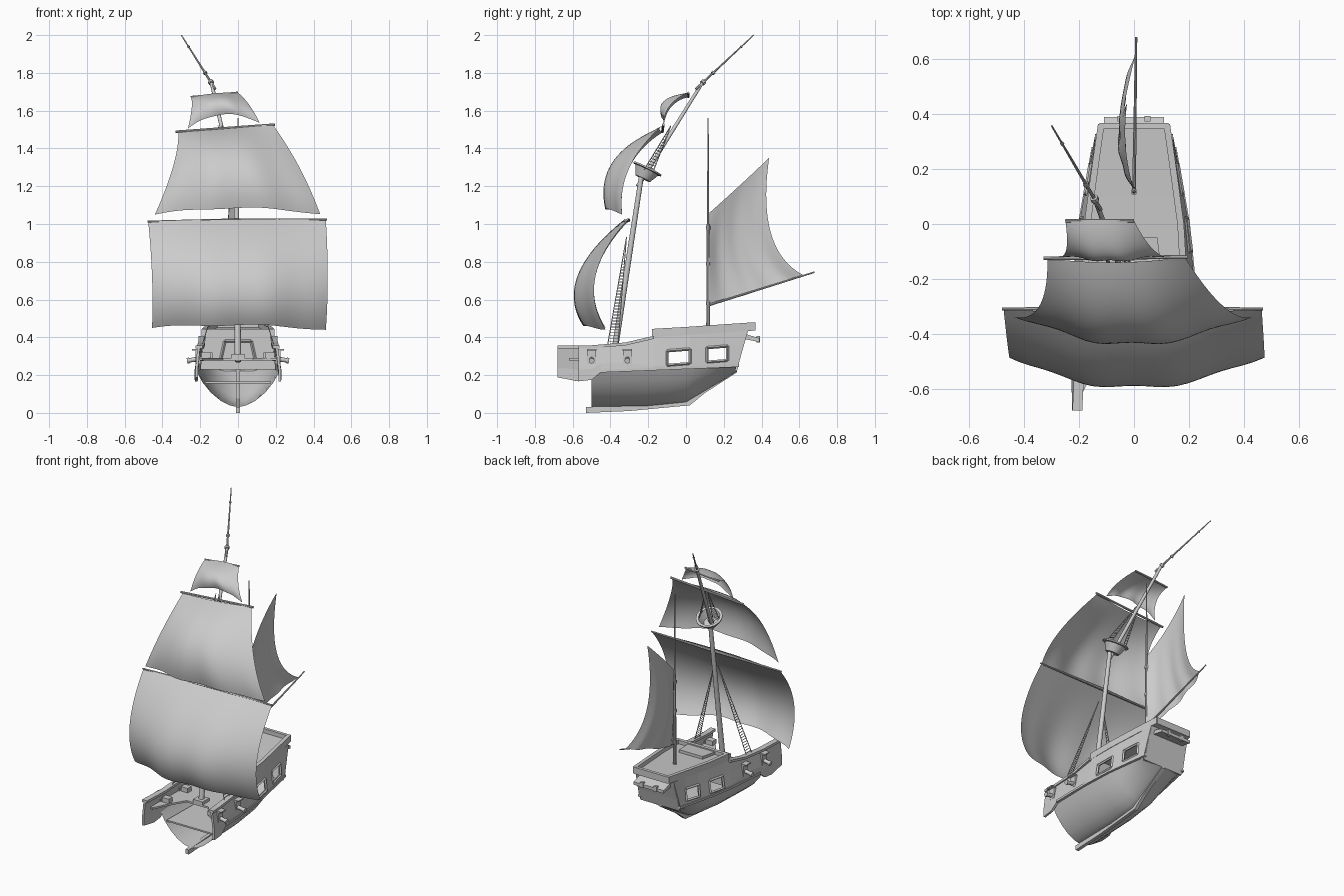
import bpy, bmesh, math
from mathutils import Vector

if "Cube" in bpy.data.objects:
    bpy.data.objects.remove(bpy.data.objects["Cube"])


def interp(table, t):
    if t <= table[0][0]:
        return table[0][1]
    for (a, p), (b, q) in zip(table, table[1:]):
        if t <= b:
            return p + (q - p) * (t - a) / (b - a)
    return table[-1][1]


def finish(name, bm, smooth=None):
    bmesh.ops.recalc_face_normals(bm, faces=bm.faces)
    me = bpy.data.meshes.new(name)
    bm.to_mesh(me)
    bm.free()
    ob = bpy.data.objects.new(name, me)
    bpy.context.collection.objects.link(ob)
    if smooth:
        bpy.context.view_layer.objects.active = ob
        ob.select_set(True)
        bpy.ops.object.shade_smooth_by_angle(angle=math.radians(smooth))
        ob.select_set(False)
    return ob


def loft(name, rings, closed=True, caps=True, smooth=None):
    bm = bmesh.new()
    vs = [[bm.verts.new(p) for p in r] for r in rings]
    n = len(rings[0])
    for a, b in zip(vs, vs[1:]):
        for i in range(n if closed else n - 1):
            j = (i + 1) % n
            bm.faces.new((a[i], a[j], b[j], b[i]))
    if caps and closed:
        bm.faces.new(vs[0])
        bm.faces.new(vs[-1])
    return finish(name, bm, smooth)


def beam(name, path, w, h):
    """Rectangular rail along y; path points sit at the rail centre."""
    return loft(name, [[(x + a * w / 2, y, z + b * h / 2) for a, b in
                        ((-1, -1), (1, -1), (1, 1), (-1, 1))] for x, y, z in path])


def box(name, c, s):
    return beam(name, [(c[0], c[1] - s[1] / 2, c[2]), (c[0], c[1] + s[1] / 2, c[2])], s[0], s[2])


def rods(name, segs, n=8):
    """Tapered rods, each segment = (start, end, radius1, radius2)."""
    bm = bmesh.new()
    for a, b, r1, r2 in segs:
        a, b = Vector(a), Vector(b)
        m = (b - a).to_track_quat('Z', 'Y').to_matrix().to_4x4()
        m.translation = (a + b) / 2
        bmesh.ops.create_cone(bm, cap_ends=True, segments=n, radius1=r1, radius2=r2,
                              depth=(b - a).length, matrix=m)
    return finish(name, bm, 40)


def sail(name, net, ripple, axis, n=24):
    """Smooth biquadratic patch through a 3x3 net, with soft vertical folds."""
    q = lambda t: (2 * (t - .5) * (t - 1), 4 * t * (1 - t), 2 * t * (t - .5))
    rings = []
    for i in range(n + 1):
        v, row = i / n, []
        for j in range(n + 1):
            u = j / n
            p = sum((Vector(net[r][c]) * q(v)[r] * q(u)[c] for r in range(3) for c in range(3)), Vector())
            p[axis] += ripple * math.cos(u * 6 * math.pi) * v
            p.z += abs(ripple) * .5 * math.sin(u * 4 * math.pi) * v * v
            row.append(p)
        rings.append(row)
    return loft(name, rings, closed=False, smooth=60)


# ---- hull shape guides
W = [(-.7, .218), (-.5, .222), (-.2, .213), (0, .193), (.2, .158), (.35, .13)]
SLOPE = [(-.65, .1), (-.5, .2), (-.3, .2), (0, .12), (.3, .05)]
TOP = [(-.69, .35), (-.5, .35), (-.32, .365), (-.17, .40), (.365, .44)]
LOW = [(-.69, .19), (-.57, .167), (-.5, .175), (-.45, .215), (.3, .245)]
KEEL = [(-.5, .03), (-.2, .035), (0, .055), (.1, .115), (.2, .175), (.27, .22)]


def sx(y, z):
    return interp(W, y) - interp(SLOPE, y) * max(0, z - .24)


# lower hull shell
prof = [(0, 0), (.2, .05), (.42, .18), (.65, .4), (.85, .68), (1, 1)]
half = [(-a, b) for a, b in prof[:0:-1]] + prof
rings = []
for y in (-.5, -.4, -.3, -.2, -.1, 0, .05, .1, .15, .2, .24, .27):
    k, t = interp(KEEL, y), .225 + .03 * (y + .5)
    rings.append([(a * sx(y, t), y, k + b * (t - k)) for a, b in half])
loft('lower_hull', rings, closed=False, smooth=35)

# keel
loft('keel', [[(s * .011, y, z) for s, z in ((-1, a), (1, a), (1, b), (-1, b))] for y, a, b in
              ((-.53, 0, .03), (-.3, .01, .045), (.02, .04, .075), (.1, .105, .13), (.27, .215, .235))])

# upper sides with open windows, rails, wales, guns
YS = [-.5, -.45, -.32, -.17, -.10, .02, .11, .22, .27]
for s, side in ((-1, 'left'), (1, 'right')):
    front = -.68 if s < 0 else -.57
    bm = bmesh.new()
    cols = []
    ys = [front] + ([-.57] if s < 0 else []) + YS
    for y in ys:
        lo, hi = interp(LOW, y), interp(TOP, y)
        w0, w1 = .252 + .08 * (y + .1), .328 + .08 * (y + .1)
        zs = [lo, w0, w1, hi] if y > -.2 else [lo + (hi - lo) * f for f in (0, .33, .67, 1)]
        cols.append([bm.verts.new((s * sx(y, z), y + (.3 * (z - .24) if y == .27 else 0), z)) for z in zs])
    for i in range(len(ys) - 1):
        for j in range(3):
            if j == 1 and ys[i] in (-.10, .11):
                continue
            bm.faces.new((cols[i][j], cols[i + 1][j], cols[i + 1][j + 1], cols[i][j + 1]))
    ob = finish(side + '_bulwark', bm)
    mod = ob.modifiers.new('thickness', 'SOLIDIFY')
    mod.thickness, mod.offset = .014, 0
    yy = [front, -.5, -.4, -.32, -.24, -.17]
    beam(side + '_rail', [(s * sx(y, .36), y, interp(TOP, y)) for y in yy], .036, .016)
    beam(side + '_wale', [(s * (sx(y, .23) + .002), y, interp(LOW, y) + .006)
                          for y in (-.45, -.3, -.17, 0, .11, .2, .28)], .018, .014)
    beam(side + '_poop_rail', [(s * sx(y, z), y, z) for y, z in
                               ((-.175, .423), (0, .433), (.2, .447), (.365, .458))], .024, .044)
    # window frames
    for k, (a, b) in enumerate(((-.10, .02), (.11, .22))):
        P = []
        for y, e in ((a, 0), (b, 0), (b, 1), (a, 1)):
            z = (.328 if e else .252) + .08 * (y + .1)
            P.append((s * (sx(y, z) + .006), y, z))
        rods(f'{side}_window_frame_{k}', [(P[i], P[(i + 1) % 4], .008, .008) for i in range(4)], 4)
    # guns with ports and carriages
    for k, y in enumerate((-.5, -.31)):
        x = sx(y, .29)
        box(f'{side}_gun_port_{k}', (s * x, y, .295), (.026, .048, .07))
        box(f'{side}_port_lid_{k}', (s * (x + .015), y, .335), (.035, .05, .008))
        box(f'{side}_carriage_{k}', (s * (x - .045), y, .305), (.05, .04, .03))
        rods(f'{side}_gun_{k}', [((s * .15, y, .295), (s * .265, y, .277), .015, .011),
                                 ((s * .257, y, .278), (s * .27, y, .276), .015, .015)], 10)


# decks
def slab(name, rows, t):
    return loft(name, [[(a, y, z), (b, y, z), (b, y, z - t), (a, y, z - t)] for y, a, b, z in rows])


slab('main_deck', [(-.42, -.205, .205, .29), (-.3, -.203, .203, .29), (-.17, -.195, .195, .29)], .012)
for s in (-1, 1):
    slab('deck_wing', [(-.62 if s < 0 else -.54, s * .19, s * .205, .29), (-.5, s * .13, s * .205, .29),
                       (-.42, s * .08, s * .205, .29)], .012)
slab('lower_deck', [(-.495, -.175, .175, .165), (-.2, -.168, .168, .165), (0, -.135, .135, .165)], .01)
slab('poop_deck', [(-.17, -.185, .185, .42), (.1, -.155, .155, .435), (.36, -.115, .115, .452)], .016)
slab('hatch', [(-.165, -.1, .1, .437), (-.05, -.085, .085, .445)], .02)
box('poop_front_beam', (0, -.17, .425), (.37, .022, .04))
box('poop_stern_rail', (0, .357, .457), (.25, .02, .044))

# cabin front with door frame
loft('cabin_bulkhead', [[(-.2, y, .23), (.2, y, .23), (.18, y, .41), (-.18, y, .41)] for y in (-.175, -.16)])
rods('door_frame', [((-.09, -.18, .29), (-.07, -.18, .38), .008, .008), ((.09, -.18, .29), (.07, -.18, .38), .008, .008),
                    ((-.07, -.18, .38), (.07, -.18, .38), .008, .008)], 4)

# stern transom and ledge
loft('transom', [[(-sx(y, z), y + d, z), (sx(y, z), y + d, z), (sx(y, z), y + d - .012, z), (-sx(y, z), y + d - .012, z)]
                 for y, z, d in ((.27, .222, 0), (.27, .3, .02), (.27, .44, .06))])
loft('stern_ledge', [[(x, y, z) for y, z in ((.29, .395), (.39, .375), (.39, .395), (.29, .425))] for x in (-.11, .11)])
for s in (-1, 1):
    box('stern_post', (s * .05, .383, .39), (.022, .02, .035))

# masts
T0, T1, TIP = Vector((-.015, -.255, 1.2)), Vector((-.14, .085, 1.745)), Vector((-.3, .358, 2.0))
rods('main_mast', [((0, -.387, .27), (-.01, -.235, 1.26), .017, .013)], 12)
box('mast_step', (0, -.385, .3), (.07, .07, .022))
rods('top_mast', [(T0, T1, .012, .009)], 10)
mid = [T1.lerp(TIP, f) for f in (0, .04, .2, .23, .75, .77)]
rods('mast_tip', [(T1.lerp(TIP, -.12), TIP, .007, .003)] +
     [(mid[i], mid[i + 1], r, r) for i, r in ((0, .015), (2, .011), (4, .007))])
rods('mizzen_mast', [((0, .117, .42), (0, .117, 1.0), .01, .008), ((0, .117, 1.0), (0, .117, 1.56), .006, .003)] +
     [((0, .117, z), (0, .117, z + .02), .012, .012) for z in (.57, .78, .97)])

# crow's nest, leaning with the top mast
ax = Vector((-.08, .44, .9)).normalized()
rot = ax.to_track_quat('Z', 'Y')
c = Vector((-.025, -.214, 1.272))
ring = lambda r, h: [c + rot @ Vector((r * math.cos(i * math.tau / 16), r * math.sin(i * math.tau / 16), h)) for i in range(16)]
loft('crows_nest', [ring(.043, -.035), ring(.067, .015), ring(.082, .018), ring(.082, .026), ring(.066, .026), ring(.042, -.025)], smooth=30)

# yards and boom
rods('main_yard', [((-.48, -.31, 1.013), (0, -.305, 1.02), .005, .01), ((0, -.305, 1.02), (.47, -.31, 1.024), .01, .005)])
rods('topsail_yard', [((-.33, -.125, 1.488), (.195, -.12, 1.526), .007, .007)])
rods('topgallant_yard', [((-.25, .012, 1.672), (0, .012, 1.695), .006, .006)])
rods('boom', [((0, .117, .57), (.008, .68, .745), .007, .004)])

# sails
sail('main_sail', [[(-.475, -.31, 1.01), (0, -.325, 1.025), (.465, -.31, 1.02)],
                   [(-.455, -.475, .72), (0, -.575, .73), (.475, -.475, .72)],
                   [(-.455, -.415, .45), (0, -.545, .465), (.465, -.415, .44)]], -.01, 1)
sail('top_sail', [[(-.315, -.125, 1.485), (-.065, -.14, 1.505), (.185, -.12, 1.525)],
                  [(-.345, -.295, 1.3), (-.03, -.39, 1.33), (.325, -.295, 1.3)],
                  [(-.44, -.33, 1.05), (0, -.428, 1.085), (.435, -.33, 1.052)]], -.008, 1)
sail('topgallant_sail', [[(-.25, .012, 1.672), (-.12, .015, 1.692), (0, .012, 1.695)],
                         [(-.245, -.08, 1.615), (-.1, -.112, 1.655), (.06, -.08, 1.63)],
                         [(-.265, -.115, 1.505), (-.08, -.128, 1.58), (.115, -.115, 1.535)]], -.004, 1)
sail('spanker_sail', [[(0, .125, 1.06), (-.03, .28, 1.2), (-.025, .44, 1.35)],
                      [(0, .125, .82), (-.055, .27, .9), (-.035, .45, .95)],
                      [(0, .125, .57), (-.04, .37, .645), (0, .62, .73)]], .006, 0)


# rope ladders
def ladder(name, a, b, top, n):
    a, b, top = Vector(a), Vector(b), Vector(top)
    segs = [(a, top, .0025, .0025), (b, top, .0025, .0025)]
    segs += [(a.lerp(top, i / n), b.lerp(top, i / n), .002, .002) for i in range(1, n)]
    rods(name, segs, 5)


for s, side in ((-1, 'left'), (1, 'right')):
    ladder(side + '_shroud', (s * .19, -.415, .36), (s * .19, -.36, .36), (s * .012, -.315, .93), 36)
    ladder(side + '_top_shroud', (-.025 + s * .065, -.22, 1.29), (-.025 + s * .055, -.175, 1.275), (-.095 + s * .01, -.08, 1.52), 16)
